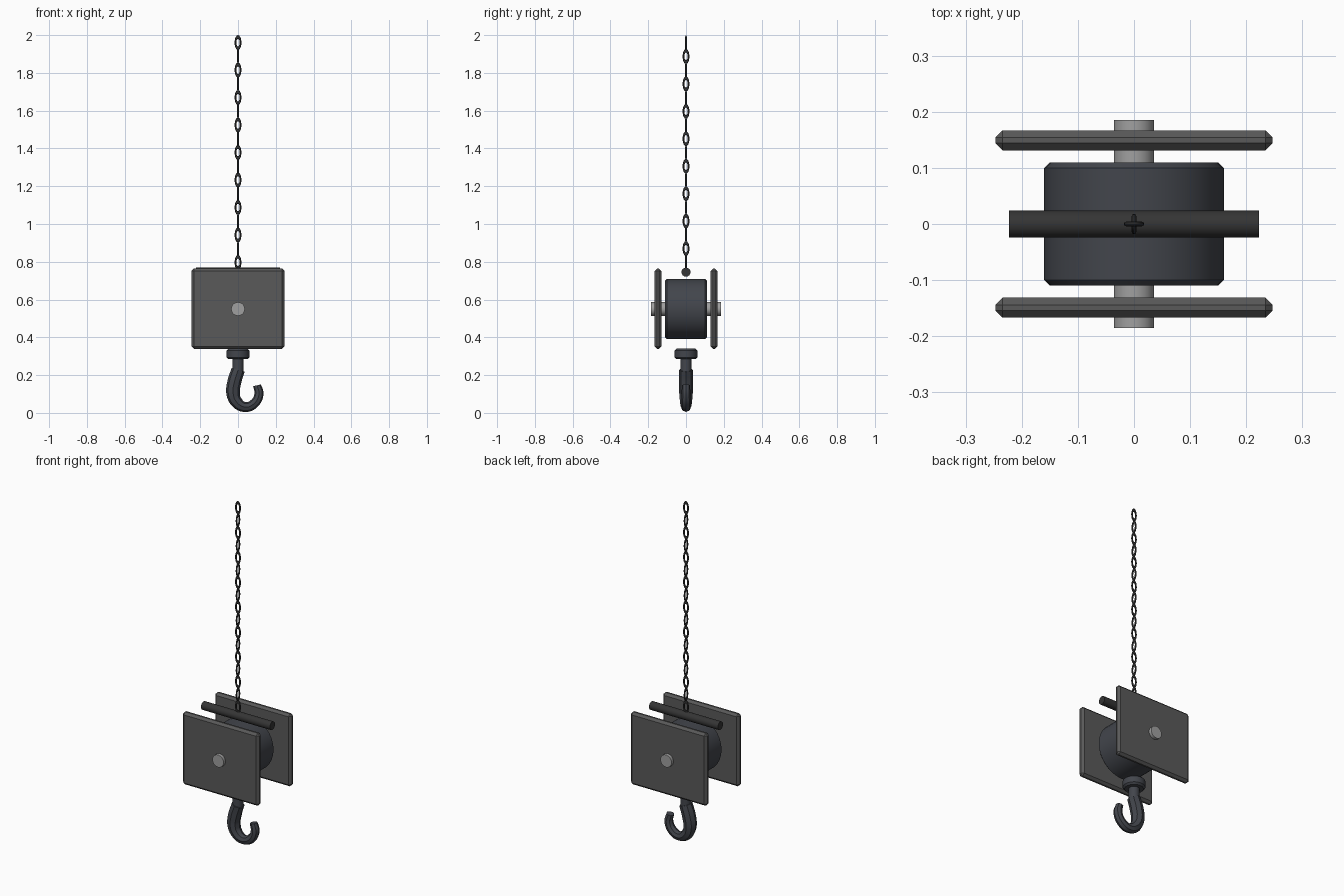
import bpy
from math import pi

if "Cube" in bpy.data.objects:
    bpy.data.objects.remove(bpy.data.objects["Cube"])


def material(name, rgb):
    m = bpy.data.materials.new(name)
    m.diffuse_color = (*rgb, 1)
    m.use_nodes = True
    m.node_tree.nodes["Principled BSDF"].inputs["Base Color"].default_value = m.diffuse_color
    return m


PLATE = material("plate_steel", (0.10, 0.10, 0.10))
IRON = material("dark_iron", (0.055, 0.06, 0.072))
BLACK = material("black_iron", (0.035, 0.035, 0.035))
PIN = material("bright_steel", (0.35, 0.35, 0.35))


def finish(name, mat, bevel=0, segments=1, smooth=True):
    o = bpy.context.object
    o.name = name
    o.data.materials.append(mat)
    bpy.ops.object.transform_apply(location=False, rotation=True, scale=True)
    if bevel:
        b = o.modifiers.new("bevel", 'BEVEL')
        b.width, b.segments = bevel, segments
        b.limit_method = 'ANGLE'
        bpy.ops.object.modifier_apply(modifier="bevel")
    if smooth:
        bpy.ops.object.shade_smooth_by_angle(angle=pi / 6)
    return o


def cylinder(name, mat, r, length, loc, rot=(0, 0, 0), bevel=0, sides=32):
    bpy.ops.mesh.primitive_cylinder_add(vertices=sides, radius=r, depth=length,
                                        location=loc, rotation=rot)
    return finish(name, mat, bevel)


# Side plates
for side, name in ((-1, "front_plate"), (1, "back_plate")):
    bpy.ops.mesh.primitive_cube_add(size=1, location=(0, side * 0.149, 0.5515))
    bpy.context.object.scale = (0.494, 0.036, 0.424)
    finish(name, PLATE, 0.013, smooth=False)

# Drum, axle and top crossbar
cylinder("drum", IRON, 0.16, 0.22, (0, 0, 0.55), (pi / 2, 0, 0), 0.01)
cylinder("axle", PIN, 0.036, 0.37, (0, 0, 0.55), (pi / 2, 0, 0))
cylinder("crossbar", BLACK, 0.024, 0.445, (0, 0, 0.745), (0, pi / 2, 0))

# Swivel collar and neck
cylinder("swivel_collar", IRON, 0.06, 0.056, (0, 0, 0.312), bevel=0.01)
cylinder("hook_neck", IRON, 0.029, 0.08, (0, 0, 0.255))

# Hook: tapered tube along a smooth path of x, z, radius
path = [(0.001, 0.228, 0.036), (-0.019, 0.165, 0.037), (-0.026, 0.105, 0.036),
        (-0.008, 0.058, 0.032), (0.038, 0.031, 0.026), (0.086, 0.050, 0.025),
        (0.111, 0.100, 0.024), (0.101, 0.146, 0.021)]
curve = bpy.data.curves.new("hook", 'CURVE')
curve.dimensions = '3D'
curve.bevel_depth = 1
curve.bevel_resolution = 2
curve.resolution_u = 6
curve.use_fill_caps = True
spline = curve.splines.new('BEZIER')
spline.bezier_points.add(len(path) - 1)
for p, (x, z, r) in zip(spline.bezier_points, path):
    p.co = (x, 0, z)
    p.radius = r
    p.handle_left_type = p.handle_right_type = 'AUTO'
hook = bpy.data.objects.new("hook", curve)
bpy.context.collection.objects.link(hook)
bpy.ops.object.select_all(action='DESELECT')
hook.select_set(True)
bpy.context.view_layer.objects.active = hook
bpy.ops.object.convert(target='MESH')
finish("hook", IRON)

# Chain: elongated links, alternately turned a quarter
for i in range(17):
    bpy.ops.mesh.primitive_torus_add(major_radius=0.0135, minor_radius=0.0045,
                                     major_segments=20, minor_segments=8,
                                     location=(0, 0, 1.96 - i * 0.0727),
                                     rotation=(pi / 2, 0, (i % 2) * pi / 2))
    bpy.context.object.scale = (1, 2.22, 1)
    finish(f"chain_link_{i + 1}", BLACK)
